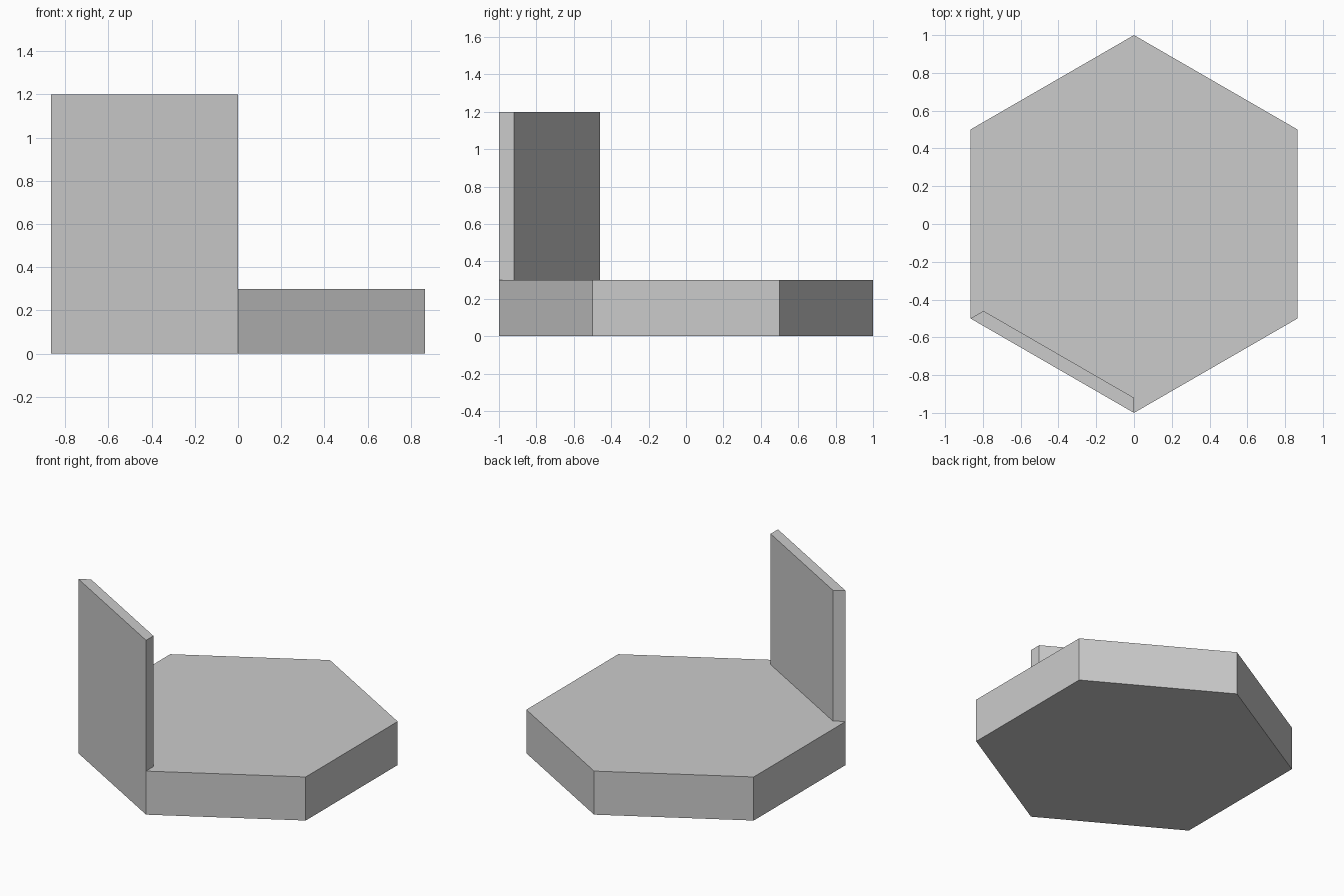
import bpy, bmesh, math

if "Cube" in bpy.data.objects:
    bpy.data.objects.remove(bpy.data.objects["Cube"])

grey = bpy.data.materials.new("light grey")
grey.diffuse_color = (0.6, 0.6, 0.6, 1)
grey.use_nodes = True
grey.node_tree.nodes["Principled BSDF"].inputs["Base Color"].default_value = grey.diffuse_color


def prism(name, outline, z0, z1):
    """Upright prism over a counter-clockwise outline."""
    bm = bmesh.new()
    low = bm.faces.new([bm.verts.new((x, y, z0)) for x, y in outline])
    top = bmesh.ops.extrude_face_region(bm, geom=[low], use_keep_orig=True)
    verts = [g for g in top["geom"] if isinstance(g, bmesh.types.BMVert)]
    bmesh.ops.translate(bm, verts=verts, vec=(0, 0, z1 - z0))
    bmesh.ops.recalc_face_normals(bm, faces=bm.faces[:])
    mesh = bpy.data.meshes.new(name)
    bm.to_mesh(mesh)
    bm.free()
    mesh.materials.append(grey)
    obj = bpy.data.objects.new(name, mesh)
    bpy.context.collection.objects.link(obj)
    return obj


def corner(i, radius=1.0):
    """Hexagon corner i, counter-clockwise from the front point."""
    a = math.radians(-90 + 60 * i)
    return radius * math.cos(a), radius * math.sin(a)


# Hexagonal floor slab
prism("hexagon_base", [corner(i) for i in range(6)], 0, 0.3)

# Wall along the front left edge, mitred towards the centre
prism("wall", [corner(-1), corner(0), corner(0, 0.92), corner(-1, 0.92)], 0.3, 1.2)
